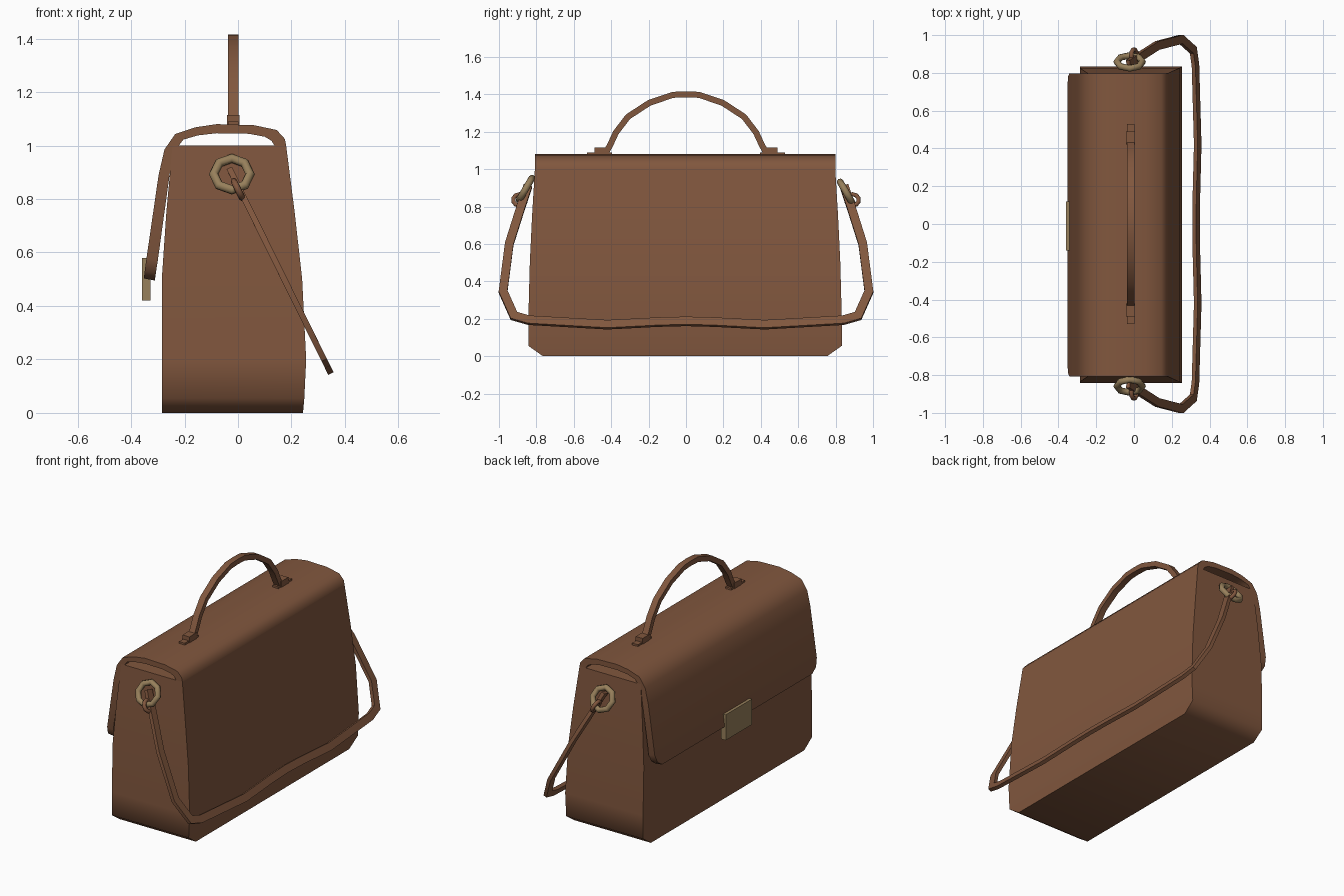
import bpy, math
from mathutils import Vector

cube = bpy.data.objects.get("Cube")
if cube:
    bpy.data.objects.remove(cube)


def material(name, rgb):
    m = bpy.data.materials.new(name)
    m.use_nodes = True
    m.diffuse_color = (*rgb, 1)
    m.node_tree.nodes["Principled BSDF"].inputs["Base Color"].default_value = (*rgb, 1)
    return m


LEATHER = material("brown leather", (0.22, 0.095, 0.048))
BRASS = material("aged brass", (0.31, 0.215, 0.105))


def finish(obj, name, mat, angle=60):
    obj.name = name
    obj.data.materials.append(mat)
    bpy.ops.object.select_all(action="DESELECT")
    obj.select_set(True)
    bpy.context.view_layer.objects.active = obj
    bpy.ops.object.shade_smooth_by_angle(angle=math.radians(angle))
    return obj


def loft(name, rings, mat, angle=60):
    """Skin a row of four-cornered sections and cap both ends."""
    verts = [p for ring in rings for p in ring]
    faces = [(0, 1, 2, 3), tuple(len(verts) - k for k in (1, 2, 3, 4))]
    for i in range(0, len(verts) - 4, 4):
        faces += [(i + k, i + 4 + k, i + 4 + (k + 1) % 4, i + (k + 1) % 4) for k in range(4)]
    mesh = bpy.data.meshes.new(name)
    mesh.from_pydata(verts, [], faces)
    obj = bpy.data.objects.new(name, mesh)
    bpy.context.collection.objects.link(obj)
    bpy.context.view_layer.objects.active = obj
    obj.select_set(True)
    bpy.ops.object.mode_set(mode="EDIT")
    bpy.ops.mesh.select_all(action="SELECT")
    bpy.ops.mesh.normals_make_consistent(inside=False)
    bpy.ops.object.mode_set(mode="OBJECT")
    obj.select_set(False)
    return finish(obj, name, mat, angle)


def band(name, path, normal, thick, width, mat):
    """Flat band along a planar path; thick is measured along the plane normal."""
    pts = [Vector(p) for p in path]
    n = Vector(normal).normalized()
    rings = []
    for i, p in enumerate(pts):
        a = (p - pts[max(i - 1, 0)]).normalized()
        b = (pts[min(i + 1, len(pts) - 1)] - p).normalized()
        t = (a + b).normalized()
        miter = max(t.dot(b if b.length else a), 0.7)
        s = t.cross(n).normalized() * width / 2 / miter
        h = n * thick / 2
        rings.append([p + s + h, p - s + h, p - s - h, p + s - h])
    return loft(name, rings, mat, 40)


def box(name, lo, hi, mat):
    rings = [[(lo[0], lo[1], z), (hi[0], lo[1], z), (hi[0], hi[1], z), (lo[0], hi[1], z)]
             for z in (lo[2], hi[2])]
    return loft(name, rings, mat, 30)


def torus(name, at, rot, major, minor, sides, mat):
    bpy.ops.mesh.primitive_torus_add(location=at, rotation=rot, major_radius=major,
                                     minor_radius=minor, major_segments=sides, minor_segments=8)
    return finish(bpy.context.object, name, mat)


MID = -0.005

# Body: tapered sections as height, front x, back x, half length
sections = [(0, -0.285, 0.243, 0.76), (0.055, -0.285, 0.248, 0.838), (0.2, -0.285, 0.255, 0.838),
            (0.5, -0.285, 0.24, 0.83), (0.75, -0.268, 0.212, 0.818), (1.0, -0.245, 0.18, 0.803)]
loft("bag_body", [[(f, MID - h, z), (b, MID - h, z), (b, MID + h, z), (f, MID + h, z)]
                  for z, f, b, h in sections], LEATHER)

# Flap: outer x, z and inner x, z, running from the back edge over the top to the front
flap = [(0.18, 1.0, 0.14, 0.995), (0.175, 1.025, 0.125, 1.018), (0.145, 1.058, 0.10, 1.033),
        (0.06, 1.076, 0.04, 1.044), (-0.08, 1.08, -0.08, 1.046), (-0.16, 1.068, -0.15, 1.038),
        (-0.235, 1.043, -0.205, 1.022), (-0.275, 0.985, -0.243, 0.97), (-0.297, 0.89, -0.256, 0.89),
        (-0.342, 0.58, -0.3, 0.57), (-0.349, 0.53, -0.307, 0.525), (-0.352, 0.503, -0.311, 0.495)]
trim = {10: 0.018, 11: 0.06}
rings = []
for i, (ox, oz, ix, iz) in enumerate(flap):
    h = 0.803 - trim.get(i, 0)
    rings.append([(ox, MID - h, oz), (ox, MID + h, oz), (ix, MID + h, iz), (ix, MID - h, iz)])
loft("front_flap", rings, LEATHER)

# Clasp
box("clasp_plate", (-0.36, -0.14, 0.42), (-0.327, 0.12, 0.58), BRASS)

# Carry handle: half arch mirrored along the length
arch = [(0.43, 1.085), (0.405, 1.13), (0.375, 1.195), (0.31, 1.28), (0.195, 1.355), (0.07, 1.397)]
points = [(-0.018, -y, z) for y, z in arch] + [(-0.018, 0, 1.4)]
points += [(-0.018, y, z) for y, z in reversed(arch)]
band("carry_handle", points, (1, 0, 0), 0.04, 0.032, LEATHER)

# Handle mounts, D-ring hardware and strap loops at both ends
for side, tag in ((-1, "front"), (1, "back")):
    y = sorted((side * 0.395, side * 0.53))
    box(tag + "_handle_tab", (-0.038, y[0], 1.065), (0.002, y[1], 1.09), LEATHER)
    y = sorted((side * 0.42, side * 0.49))
    box(tag + "_handle_keeper", (-0.042, y[0], 1.07), (0.006, y[1], 1.115), LEATHER)
    tilt = math.radians(90 + side * 30)
    torus(tag + "_strap_ring", (-0.023, side * 0.858, 0.883 - side * 0.01), (tilt, 0, 0),
          0.068, 0.018, 8, BRASS)
    torus(tag + "_strap_loop", (0.0, side * 0.89, 0.835), (0, math.radians(64), 0),
          0.034, 0.012, 10, LEATHER)

# Shoulder strap: one slanted plane, hanging behind the bag
half = [(0.845, 0.91), (0.885, 0.79), (0.945, 0.6), (0.978, 0.345), (0.92, 0.215), (0.84, 0.192),
        (0.42, 0.168), (0.15, 0.182)]


def slant(y, z):
    return (-0.03 + (0.91 - z) * 0.495, y, z)


strap = [slant(-y, z) for y, z in half] + [slant(0, 0.186)]
strap += [slant(y, z) for y, z in reversed(half)]
band("shoulder_strap", strap, (0.9, 0, 0.44), 0.022, 0.046, LEATHER)
